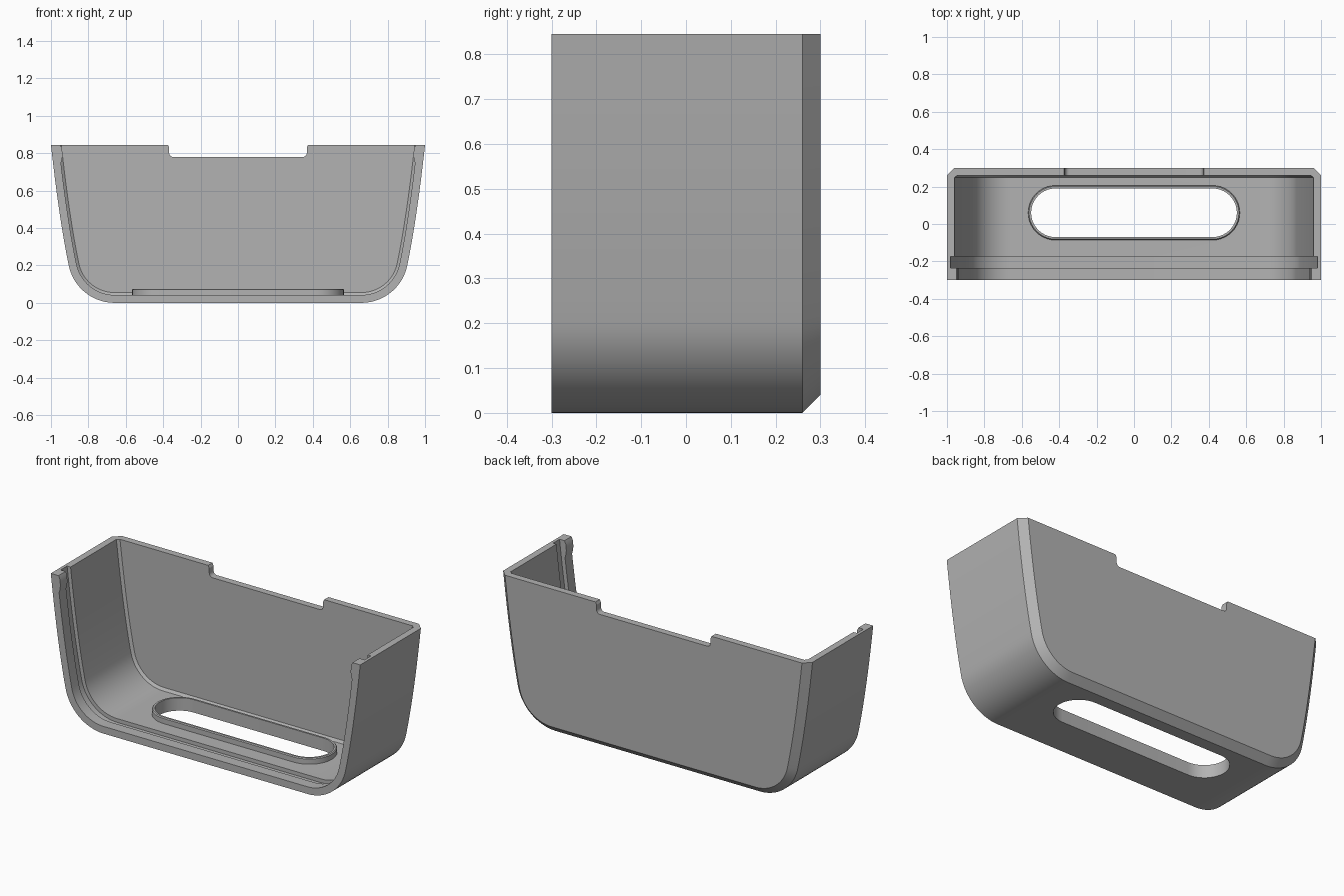
import bpy, bmesh, math
from mathutils import Vector

cube = bpy.data.objects.get("Cube")
if cube:
    bpy.data.objects.remove(cube)

TOP = 0.845
grey = bpy.data.materials.new("plain_grey")
grey.use_nodes = True
grey.diffuse_color = (0.45, 0.45, 0.45, 1)
grey.node_tree.nodes["Principled BSDF"].inputs["Base Color"].default_value = grey.diffuse_color


def finish(name, bm):
    bmesh.ops.recalc_face_normals(bm, faces=bm.faces)
    mesh = bpy.data.meshes.new(name)
    bm.to_mesh(mesh)
    bm.free()
    obj = bpy.data.objects.new(name, mesh)
    mesh.materials.append(grey)
    bpy.context.collection.objects.link(obj)
    return obj


def select(obj):
    bpy.ops.object.select_all(action='DESELECT')
    obj.select_set(True)
    bpy.context.view_layer.objects.active = obj


def bridge(bm, a, b, closed=False):
    n = len(a)
    for i in range(n if closed else n - 1):
        j = (i + 1) % n
        bm.faces.new((a[i], a[j], b[j], b[i]))


def cut(obj, cutter):
    cutter.hide_render = True
    mod = obj.modifiers.new("cut", 'BOOLEAN')
    mod.operation, mod.solver, mod.object = 'DIFFERENCE', 'EXACT', cutter
    select(obj)
    bpy.ops.object.modifier_apply(modifier=mod.name)
    bpy.data.objects.remove(cutter)


def half_profile():
    """Corner arc, then a gently bowed side up to the top: (point, outward normal)."""
    out = []
    for i in range(17):
        a = math.radians(-90 + 79 * i / 16)
        d = Vector((math.cos(a), math.sin(a)))
        out.append((Vector((0.66, 0.25)) + d * 0.25, d))
    p0, p1, p2 = out[-1][0], Vector((0.957, 0.45)), Vector((1, TOP))
    for i in range(1, 13):
        t = i / 12
        p = p0 * (1 - t) ** 2 + p1 * 2 * t * (1 - t) + p2 * t * t
        d = ((p1 - p0) * (1 - t) + (p2 - p1) * t).normalized()
        out.append((p, Vector((d.y, -d.x))))
    return out


HALF = half_profile()


def ring(bm, y, inset):
    """U-shaped row of vertices, moved inwards by inset."""
    pts = [p - n * inset for p, n in HALF]
    pts[-1] = Vector((1 - inset, TOP))
    row = [(-p.x, p.y) for p in reversed(pts)] + [(p.x, p.y) for p in pts]
    return [bm.verts.new((x, y, z)) for x, z in row]


# Shell: back outside, chamfer, rim, lip, groove, cavity, inner chamfer
bm = bmesh.new()
stations = [(0.3, 0.04), (0.26, 0), (-0.3, 0), (-0.3, 0.042), (-0.235, 0.042),
            (-0.235, 0.018), (-0.175, 0.018), (-0.175, 0.04), (0.248, 0.04), (0.26, 0.055)]
rows = [ring(bm, y, inset) for y, inset in stations]
for a, b in zip(rows, rows[1:]):
    bridge(bm, a, b)
bm.faces.new(rows[0])
bm.faces.new(rows[-1])
# Top edge closes the loop left open
bm.faces.new([r[0] for r in rows] + [r[-1] for r in reversed(rows)])
shell = finish("shell", bm)


def prism(name, outline, y0, y1):
    bm = bmesh.new()
    a, b = [[bm.verts.new((x, y, z)) for x, z in outline] for y in (y0, y1)]
    bridge(bm, a, b, True)
    bm.faces.new(a)
    bm.faces.new(b)
    return finish(name, bm)


# Notch in the top of the back wall, with rounded lower corners
side = [(0.375, 0.9), (0.375, TOP), (0.368, 0.83), (0.368, 0.802)]
for i in range(1, 6):
    a = math.radians(90 * i / 5)
    side.append((0.346 + 0.022 * math.cos(a), 0.802 - 0.022 * math.sin(a)))
cut(shell, prism("notch_cutter", side + [(-x, z) for x, z in reversed(side)], 0.2, 0.4))


def stadium(bm, r, z, straight=0.42, cy=0.06, steps=20):
    row = []
    for s in (1, -1):
        for i in range(steps + 1):
            a = math.radians(-90 + 180 * i / steps)
            row.append(bm.verts.new((s * (straight + r * math.cos(a)), cy + s * r * math.sin(a), z)))
    return row


# Slot through the floor
bm = bmesh.new()
low, high = stadium(bm, 0.13, -0.1), stadium(bm, 0.13, 0.2)
bridge(bm, low, high, True)
bm.faces.new(low)
bm.faces.new(high)
cut(shell, finish("slot_cutter", bm))

# Raised rim around the slot
bm = bmesh.new()
loops = [stadium(bm, r, z) for r, z in
         ((0.13, 0.02), (0.13, 0.075), (0.141, 0.075), (0.146, 0.07), (0.146, 0.02))]
for a, b in zip(loops, loops[1:] + loops[:1]):
    bridge(bm, a, b, True)
rim = finish("slot_rim", bm)

# Small snap bumps at the top of the front lip
parts = [shell, rim]
for s, name in ((1, "left_snap_bump"), (-1, "right_snap_bump")):
    outline = [(0.97, TOP), (0.95, TOP), (0.941, 0.825), (0.938, 0.79), (0.941, 0.765), (0.95, 0.735), (0.97, 0.735)]
    parts.append(prism(name, [(s * x, z) for x, z in outline], -0.3, -0.235))

for obj in parts:
    select(obj)
    bpy.ops.object.shade_smooth_by_angle(angle=math.radians(25))
